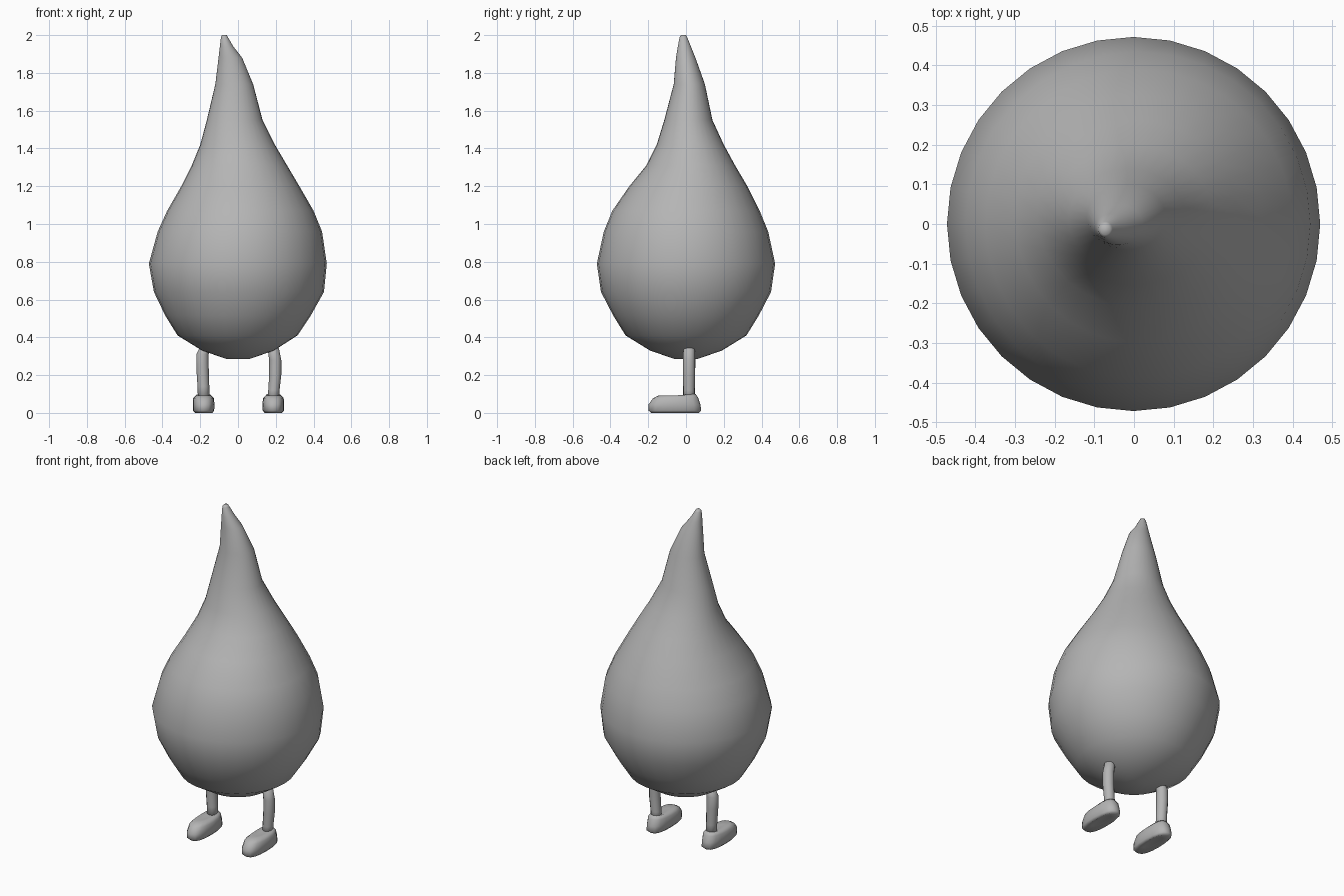
import bpy, bmesh, math

grey = bpy.data.materials.new("mid grey")
grey.diffuse_color = (0.46, 0.46, 0.46, 1.0)


def loft(name, rings, angle=180):
    """Skin a list of closed point rings, cap both ends, shade smooth."""
    bm = bmesh.new()
    loops = [[bm.verts.new(p) for p in ring] for ring in rings]
    n = len(loops[0])
    for a, b in zip(loops, loops[1:]):
        for i in range(n):
            j = (i + 1) % n
            bm.faces.new((a[i], a[j], b[j], b[i]))
    bm.faces.new(loops[0][::-1])
    bm.faces.new(loops[-1])
    bmesh.ops.recalc_face_normals(bm, faces=bm.faces)
    mesh = bpy.data.meshes.new(name)
    bm.to_mesh(mesh)
    bm.free()
    mesh.materials.append(grey)
    obj = bpy.data.objects.new(name, mesh)
    bpy.context.collection.objects.link(obj)
    bpy.ops.object.select_all(action='DESELECT')
    obj.select_set(True)
    bpy.context.view_layer.objects.active = obj
    bpy.ops.object.shade_smooth_by_angle(angle=math.radians(angle))
    return obj


def oval(cx, cy, z, rx, ry, n):
    return [(cx + rx * math.cos(2 * math.pi * i / n),
             cy + ry * math.sin(2 * math.pi * i / n), z) for i in range(n)]


# Drop-shaped body: z, left, right, front, back
profile = [
    (0.285, -0.06, 0.06, -0.06, 0.06),
    (0.33, -0.19, 0.19, -0.19, 0.19),
    (0.41, -0.32, 0.315, -0.32, 0.32),
    (0.515, -0.385, 0.385, -0.385, 0.385),
    (0.64, -0.445, 0.455, -0.45, 0.45),
    (0.79, -0.472, 0.47, -0.472, 0.472),
    (0.96, -0.425, 0.445, -0.435, 0.435),
    (1.07, -0.375, 0.40, -0.39, 0.39),
    (1.20, -0.30, 0.325, -0.30, 0.325),
    (1.31, -0.245, 0.26, -0.21, 0.26),
    (1.42, -0.20, 0.195, -0.155, 0.20),
    (1.55, -0.165, 0.13, -0.115, 0.14),
    (1.74, -0.12, 0.08, -0.065, 0.10),
    (1.88, -0.103, 0.022, -0.053, 0.05),
    (1.94, -0.096, -0.025, -0.043, 0.026),
    (1.99, -0.09, -0.054, -0.034, 0.006),
    (2.0, -0.084, -0.06, -0.027, -0.001),
]
loft("body", [oval((l + r) / 2, (f + b) / 2, z, (r - l) / 2, (b - f) / 2, 32)
              for z, l, r, f, b in profile])

# Slightly bowed legs: z, x, radius
left_path = [(0.06, -0.181, 0.031), (0.14, -0.183, 0.031), (0.24, -0.188, 0.033),
             (0.31, -0.188, 0.033), (0.34, -0.178, 0.028), (0.355, -0.168, 0.015)]
right_path = [(0.06, 0.187, 0.030), (0.12, 0.190, 0.030), (0.20, 0.197, 0.032),
              (0.28, 0.197, 0.032), (0.34, 0.187, 0.030), (0.355, 0.177, 0.015)]
for side, path in (("left", left_path), ("right", right_path)):
    loft(side + "_leg", [oval(x, 0.016, z, r, r, 12) for z, x, r in path])


# Shoe-like feet: rounded outlines stacked from the hollow sole to the top
def foot_ring(cx, z, width, front, back, tilt=0.0):
    cy, length = (front + back) / 2, (back - front) / 2
    ring = []
    for i in range(16):
        a = 2 * math.pi * i / 16
        c, s = math.cos(a), math.sin(a)
        x = width * math.copysign(abs(c) ** 0.75, c)
        y = length * math.copysign(abs(s) ** 0.85, s)
        ring.append((cx + x, cy + y, z + tilt * max(s, 0)))
    return ring


for side, cx in (("left", -0.182), ("right", 0.187)):
    loft(side + "_foot", [
        foot_ring(cx, 0.010, 0.022, -0.13, 0.02),
        foot_ring(cx, 0.0, 0.046, -0.184, 0.067),
        foot_ring(cx, 0.012, 0.056, -0.198, 0.081),
        foot_ring(cx, 0.045, 0.057, -0.198, 0.076),
        foot_ring(cx, 0.078, 0.055, -0.174, 0.064, 0.004),
        foot_ring(cx, 0.093, 0.040, -0.145, 0.05, 0.008),
        foot_ring(cx, 0.091, 0.018, -0.09, 0.025),
    ], 180)
